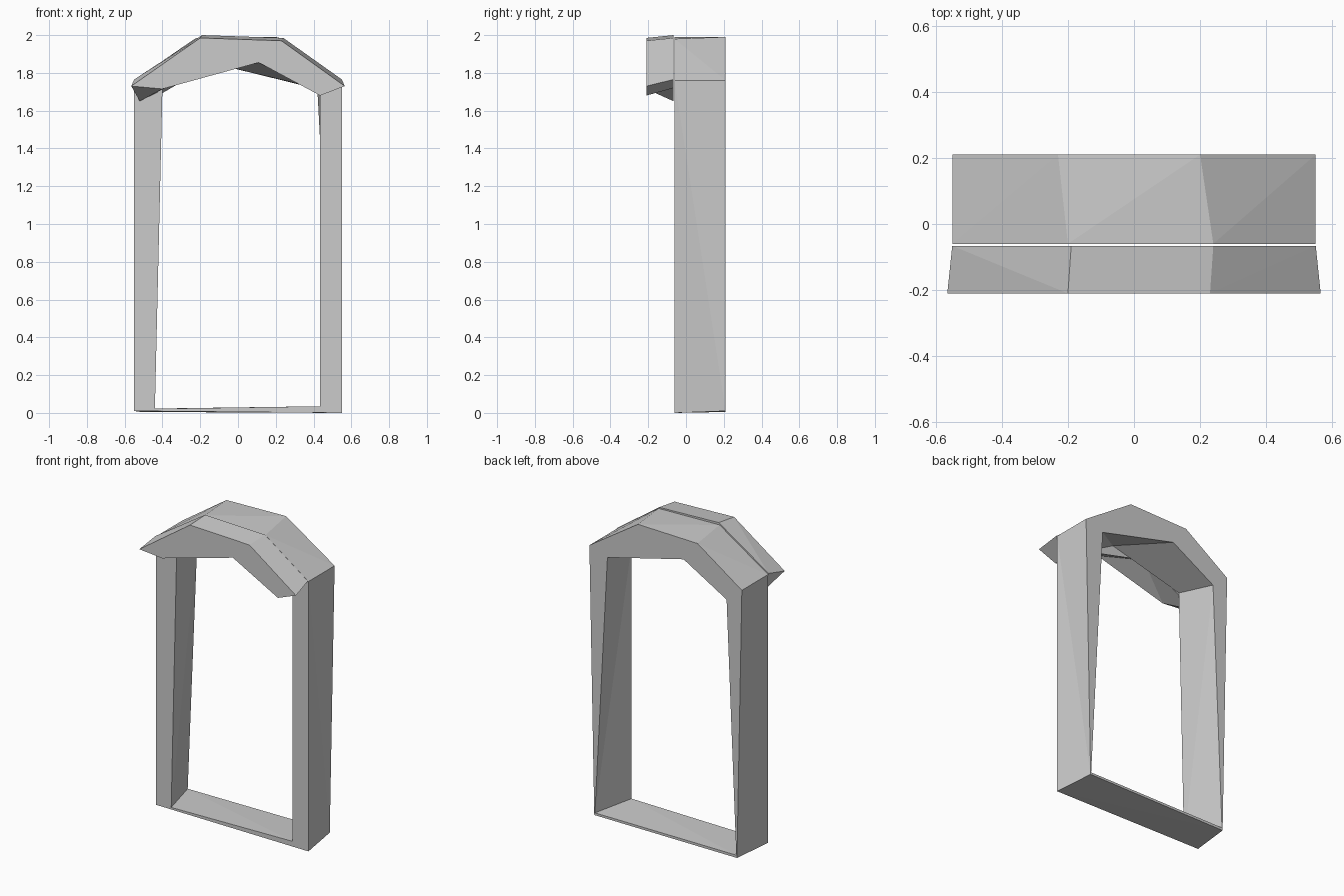
import bpy, bmesh

if "Cube" in bpy.data.objects:
    bpy.data.objects.remove(bpy.data.objects["Cube"])


def finish(bm, name):
    bmesh.ops.remove_doubles(bm, verts=bm.verts, dist=0.0005)
    bmesh.ops.triangulate(bm, faces=bm.faces)
    bmesh.ops.recalc_face_normals(bm, faces=bm.faces)
    mesh = bpy.data.meshes.new(name)
    bm.to_mesh(mesh)
    bm.free()
    obj = bpy.data.objects.new(name, mesh)
    bpy.context.collection.objects.link(obj)


def ring(bm, pts, y):
    return [bm.verts.new((x, y, z)) for x, z in pts]


def bridge(bm, a, b):
    n = len(a)
    for i in range(n):
        j = (i + 1) % n
        bm.faces.new((a[i], a[j], b[j], b[i]))


# Door frame: four profile loops, (x, z), left foot clockwise to right foot.
# The repeated apex point merges into one, matching the inner three-point arch.
Y_FRONT, Y_BACK = -0.06, 0.21
outer_front = [(-.55, .01), (-.55, 1.76), (-.20, 1.99), (.24, 1.98), (.55, 1.76), (.55, 0)]
inner_front = [(-.44, .022), (-.40, 1.72), (.115, 1.855), (.115, 1.855), (.435, 1.68), (.435, .035)]
outer_back = [(-.515, .005), (-.55, 1.76), (-.23, 1.98), (.20, 1.99), (.55, 1.76), (.515, .01)]
inner_back = [(-.51, .022), (-.44, 1.67), (-.13, 1.85), (-.13, 1.85), (.42, 1.715), (.51, .025)]

bm = bmesh.new()
of, inf = ring(bm, outer_front, Y_FRONT), ring(bm, inner_front, Y_FRONT)
ob, inb = ring(bm, outer_back, Y_BACK), ring(bm, inner_back, Y_BACK)
for a, b in ((of, inf), (inf, inb), (inb, ob), (ob, of)):
    bridge(bm, a, b)
finish(bm, "door_frame")

# Hood: solid arch in front of the frame, flaring towards the front
hood_front = [(-.565, 1.73), (-.20, 1.985), (.23, 1.97), (.565, 1.73),
              (.435, 1.68), (.11, 1.855), (-.40, 1.715)]
hood_back = [(-.55, 1.765), (-.19, 2.0), (.24, 1.985), (.55, 1.765),
             (.41, 1.72), (-.13, 1.85), (-.52, 1.65)]
bm = bmesh.new()
f, b = ring(bm, hood_front, -0.21), ring(bm, hood_back, -0.066)
bridge(bm, f, b)
bm.faces.new(f)
bm.faces.new(b)
finish(bm, "hood")
